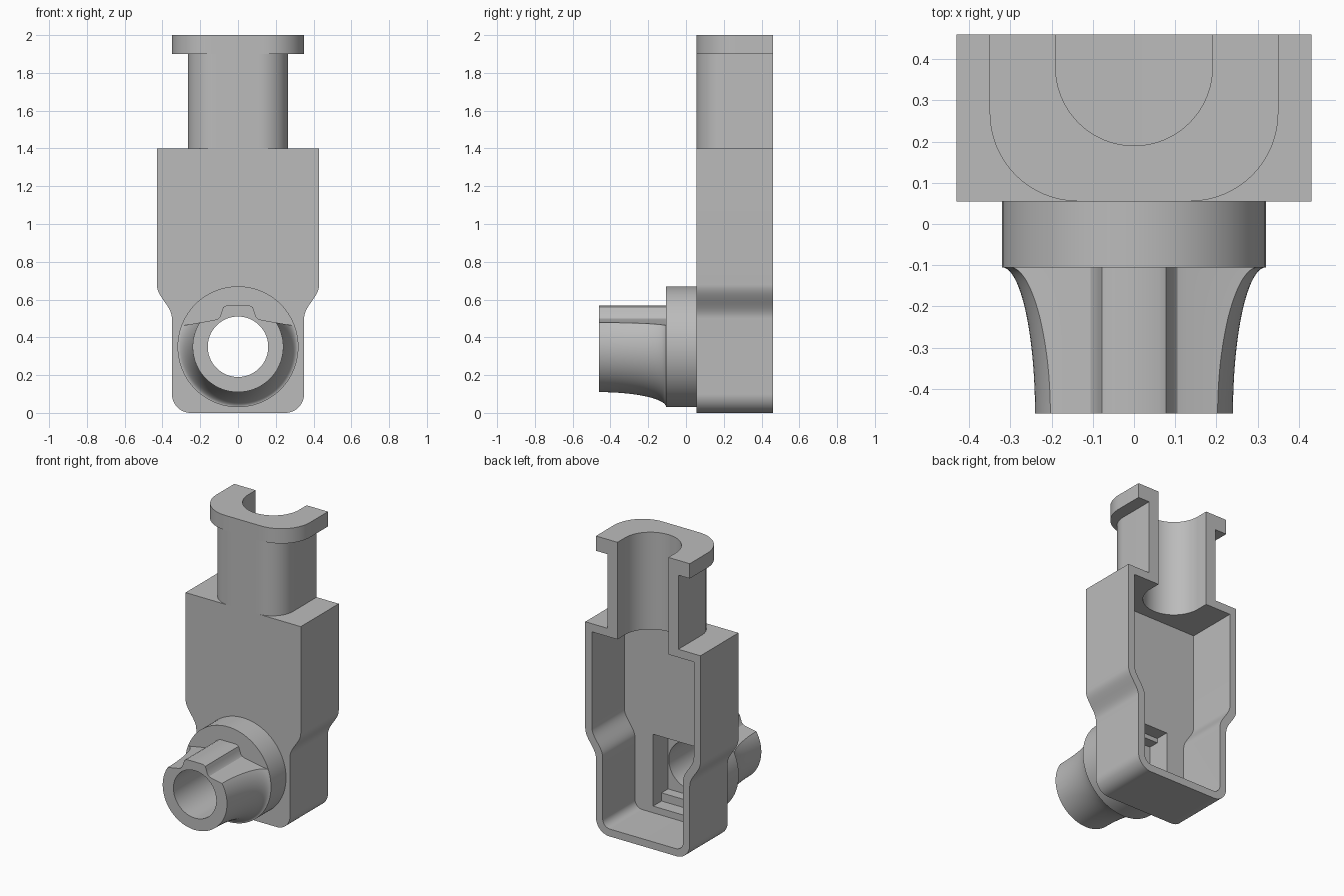
import bpy
import bmesh
from math import sin, cos, pi, sqrt, radians

cube = bpy.data.objects.get("Cube")
if cube:
    bpy.data.objects.remove(cube)

grey = bpy.data.materials.new("plain grey")
grey.use_nodes = True
COLOUR = (0.5, 0.5, 0.5, 1)
grey.diffuse_color = COLOUR
grey.node_tree.nodes["Principled BSDF"].inputs["Base Color"].default_value = COLOUR

FRONT, BACK, WALL = 0.055, 0.46, 0.05
TUBE_Z = 0.35


def loft(name, rings):
    """Closed solid through a list of equally long point rings."""
    bm = bmesh.new()
    loops = [[bm.verts.new(p) for p in ring] for ring in rings]
    n = len(loops[0])
    for a, b in zip(loops, loops[1:]):
        for i in range(n):
            j = (i + 1) % n
            bm.faces.new((a[i], a[j], b[j], b[i]))
    bm.faces.new(loops[0])
    bm.faces.new(loops[-1])
    bmesh.ops.recalc_face_normals(bm, faces=bm.faces)
    mesh = bpy.data.meshes.new(name)
    bm.to_mesh(mesh)
    bm.free()
    mesh.materials.append(grey)
    obj = bpy.data.objects.new(name, mesh)
    bpy.context.collection.objects.link(obj)
    return obj


def prism_y(name, outline, y0, y1):
    return loft(name, [[(x, y, z) for x, z in outline] for y in (y0, y1)])


def prism_z(name, outline, z0, z1):
    return loft(name, [[(x, y, z) for x, y in outline] for z in (z0, z1)])


def turned(name, profile, n=96):
    """Solid of revolution about the tube axis from (y, radius) pairs."""
    return loft(name, [[(r * cos(2 * pi * i / n), y, TUBE_Z + r * sin(2 * pi * i / n))
                        for i in range(n)] for y, r in profile])


def arc(cx, cy, r, a0, a1, n=16):
    return [(cx + r * cos(radians(a0 + (a1 - a0) * i / n)),
             cy + r * sin(radians(a0 + (a1 - a0) * i / n))) for i in range(n + 1)]


def mirrored(half):
    """Complete a right-hand half outline with its left-hand mirror."""
    return half + [(-x, y) for x, y in reversed(half)]


def rect(w, z0, z1):
    return mirrored([(w, z0), (w, z1)])


def combine(obj, other, operation="DIFFERENCE"):
    other.hide_render = True
    mod = obj.modifiers.new("cut", "BOOLEAN")
    mod.operation, mod.solver, mod.object = operation, "EXACT", other
    bpy.context.view_layer.objects.active = obj
    bpy.ops.object.modifier_apply(modifier=mod.name)
    bpy.data.objects.remove(other)


def housing_outline(inset, top, radius):
    """Wide upper part blending into a narrow foot with round corners."""
    low, high = 0.35 - inset, 0.43 - inset
    shift = inset * 0.4
    half = arc(low - radius, inset + radius, radius, -90, 0)
    for i in range(17):
        t = i / 16
        half.append((low + (high - low) * (0.5 - 0.5 * cos(pi * t)),
                     0.5 + shift + 0.18 * t))
    return mirrored(half + [(high, top)])


def half_pipe(width, radius):
    """Round-cornered block with a round channel open to the back."""
    outer = arc(width - radius, FRONT + radius, radius, -90, 0) + [(width, BACK)]
    inner = [(0.19, BACK)] + arc(0, 0.38, 0.19, 0, -90, 24)
    half = outer + inner
    left = [(-x, y) for x, y in reversed(half)]
    return half + left[1:]


def pocket(obj):
    """Stepped rectangular recess leading into the tube."""
    combine(obj, prism_y("wide_recess", rect(0.165, 0.095, 0.58), 0.025, 0.2))
    combine(obj, prism_y("deep_recess", rect(0.165, 0.15, 0.55), -0.045, 0.2))


# Housing shell, open at the back and under the neck
housing = prism_y("housing", housing_outline(0, 1.4, 0.1), FRONT, BACK)
combine(housing, prism_y("cavity", housing_outline(WALL, 1.345, 0.055),
                         FRONT + 0.06, BACK + 0.1))
channel = arc(0, 0.38, 0.19, 180, 360, 48)
combine(housing, prism_z("channel", [(-0.19, 0.6)] + channel + [(0.19, 0.6)], 1.2, 1.5))
pocket(housing)

# Neck and collar
neck = prism_z("neck", half_pipe(0.265, 0.155), 1.4, 1.9)
collar = prism_z("collar", half_pipe(0.35, 0.215), 1.9, 2)

# Round flange behind the spout
flange = turned("flange", [(-0.105, 0.32), (FRONT, 0.32)])
pocket(flange)
combine(flange, turned("bore", [(-0.6, 0.16), (0.3, 0.16)]))

# Flared spout, trimmed on top to sloping shoulders and a central ridge
flare = []
for i in range(25):
    t = sin(pi / 2 * i / 24)
    flare.append((-0.46 + 0.355 * t, 0.32 - 0.08 * sqrt(max(0, 1 - t * t))))
spout = turned("spout", flare)
trim = [(0.5, -0.2), (0.5, 0.425), (0.125, 0.492), (0.105, 0.499), (0.094, 0.512),
        (0.085, 0.54), (0.078, 0.56), (0.06, 0.569)]
combine(spout, prism_y("trim", mirrored(trim), -0.7, 0.1), "INTERSECT")
combine(spout, turned("bore", [(-0.6, 0.16), (0.3, 0.16)]))

# Smooth the curved walls, keep real edges sharp
bpy.ops.object.select_all(action="DESELECT")
for part in (housing, neck, collar, flange, spout):
    part.select_set(True)
bpy.context.view_layer.objects.active = housing
bpy.ops.object.shade_smooth_by_angle(angle=radians(30))
